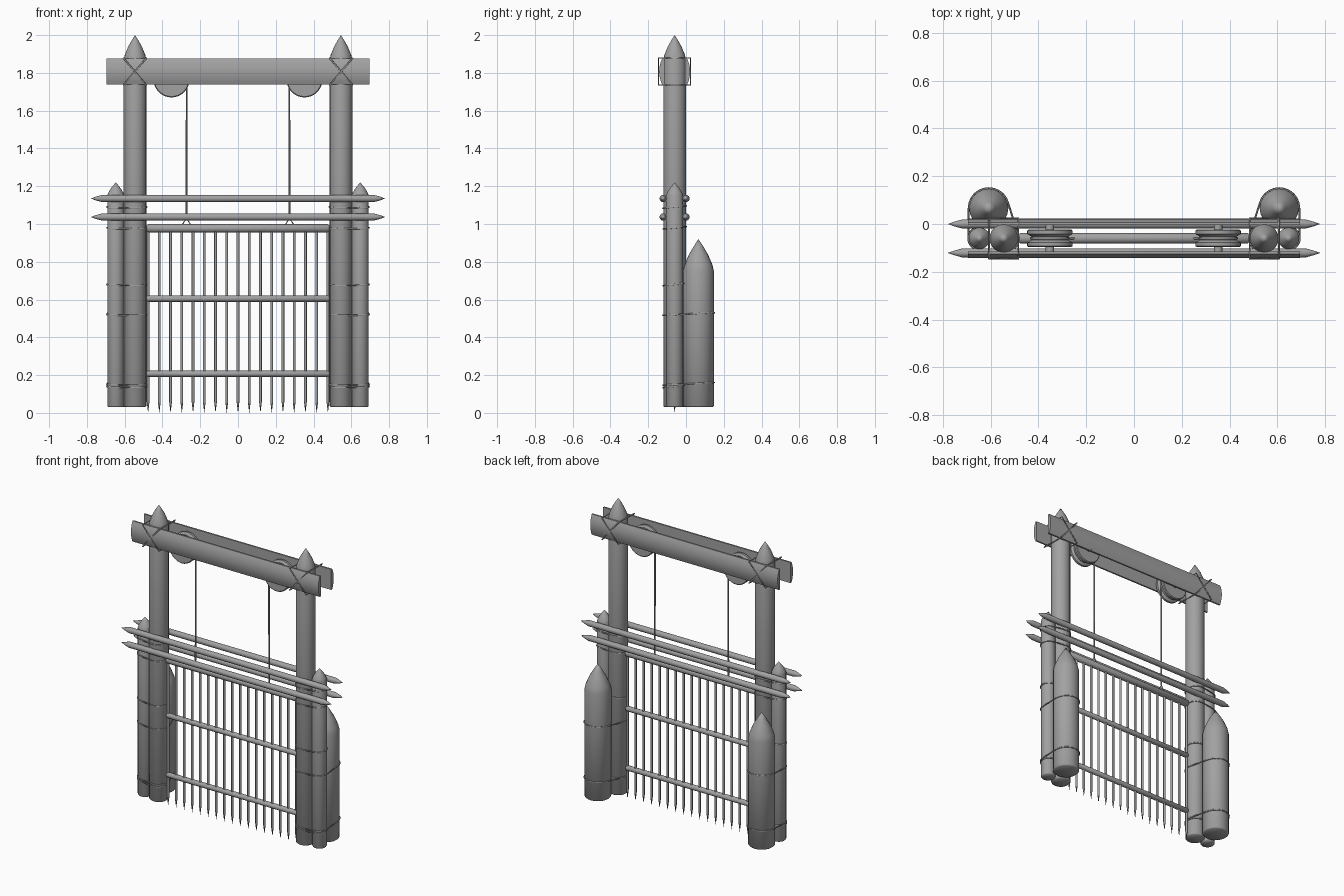
import bpy, bmesh, math
from math import cos, sin, tau
from mathutils import Vector, Matrix
from mathutils.geometry import convex_hull_2d

cube = bpy.data.objects.get("Cube")
if cube:
    bpy.data.objects.remove(cube)

grey = bpy.data.materials.new("plain_grey")
grey.use_nodes = True
colour = (0.36, 0.36, 0.36, 1)
grey.diffuse_color = colour
grey.node_tree.nodes["Principled BSDF"].inputs["Base Color"].default_value = colour


def add_object(name, bm, angle=60):
    bmesh.ops.recalc_face_normals(bm, faces=bm.faces)
    mesh = bpy.data.meshes.new(name)
    bm.to_mesh(mesh)
    bm.free()
    mesh.materials.append(grey)
    ob = bpy.data.objects.new(name, mesh)
    bpy.context.collection.objects.link(ob)
    bpy.ops.object.select_all(action='DESELECT')
    ob.select_set(True)
    bpy.context.view_layer.objects.active = ob
    bpy.ops.object.shade_smooth_by_angle(angle=math.radians(angle))
    return ob


def lathe(name, profile, place, sides=20, axis='Z', angle=60):
    """Turn (radius, height) pairs about an axis and cap the ends."""
    bm = bmesh.new()
    rings = []
    for r, h in profile:
        if r == 0:
            rings.append([bm.verts.new((0, 0, h))])
        else:
            rings.append([bm.verts.new((r * cos(tau * i / sides), r * sin(tau * i / sides), h))
                          for i in range(sides)])
    for a, b in zip(rings, rings[1:]):
        for i in range(sides):
            j = (i + 1) % sides
            face = [a[i % len(a)], a[j % len(a)], b[j % len(b)], b[i % len(b)]]
            bm.faces.new(list(dict.fromkeys(face)))
    for end in (rings[0], rings[-1]):
        if len(end) > 1:
            bm.faces.new(end)
    turn = {'Z': Matrix(), 'X': Matrix.Rotation(tau / 4, 4, 'Y'),
            'Y': Matrix.Rotation(-tau / 4, 4, 'X')}[axis]
    bm.transform(Matrix.Translation(place) @ turn)
    return add_object(name, bm, angle)


def rope(name, points, radius=0.004, closed=False):
    """Sweep a thin round cord along points."""
    curve = bpy.data.curves.new(name + "_path", 'CURVE')
    curve.dimensions = '3D'
    curve.bevel_depth = radius
    curve.bevel_resolution = 1
    curve.use_fill_caps = True
    spline = curve.splines.new('POLY')
    spline.points.add(len(points) - 1)
    for p, co in zip(spline.points, points):
        p.co = (*co, 1)
    spline.use_cyclic_u = closed
    path = bpy.data.objects.new(name + "_path", curve)
    bm = bmesh.new()
    bpy.context.collection.objects.link(path)
    mesh = bpy.data.meshes.new_from_object(path.evaluated_get(bpy.context.evaluated_depsgraph_get()))
    bm.from_mesh(mesh)
    bpy.data.objects.remove(path)
    bpy.data.meshes.remove(mesh)
    return add_object(name, bm)


def wrap(name, posts, z, tilt=0.0):
    """Tie a cord tightly around a bundle of posts."""
    pts = [Vector((x + (r + 0.002) * cos(tau * i / 24), y + (r + 0.002) * sin(tau * i / 24)))
           for x, y, r in posts for i in range(24)]
    hull = [pts[i] for i in convex_hull_2d(pts)]
    rope(name, [(p.x, p.y, z + tilt * (p.y - MID)) for p in hull], closed=True)


def post(name, place, r, shoulder, top):
    """Log with a softened foot and a bullet-shaped point."""
    tip = top - shoulder
    lathe(name, [(r * 0.9, 0.03), (r, 0.037), (r, shoulder), (r * 0.9, shoulder + tip * 0.2),
                 (r * 0.62, shoulder + tip * 0.52), (r * 0.3, shoulder + tip * 0.78),
                 (0, top)], (*place, 0), angle=75)


MID = -0.06
BEAM_LOW, BEAM_HIGH, BEAM_END = 1.738, 1.876, 0.695

for side, s in (("left", 1), ("right", -1)):
    # posts
    main = (s * 0.545, MID, 0.06)
    outer = (s * 0.647, MID, 0.045)
    back = (s * 0.608, 0.066, 0.082)
    post(side + "_main_post", main[:2], main[2], 1.87, 2.0)
    post(side + "_outer_post", outer[:2], outer[2], 1.15, 1.22)
    post(side + "_back_post", back[:2], back[2], 0.75, 0.92)

    # cords around the bundles
    for i, z in enumerate((0.15, 0.52)):
        wrap(f"{side}_bundle_cord_{i}", (main, outer, back), z, 0.05)
    for i, z in enumerate((0.14, 0.68, 0.98, 1.09)):
        wrap(f"{side}_post_cord_{i}", (main, outer), z, 0.1)

    # crossed lashing over the beams
    xa, xb = s * 0.485, s * 0.607
    lo, hi = BEAM_LOW - 0.003, BEAM_HIGH + 0.003
    front, rear = MID - 0.085, MID + 0.085
    for i, (p, q) in enumerate(((xa, xb), (xb, xa))):
        rope(f"{side}_lashing_{i}", [(p, front, lo), (q, front, hi), (q, rear, hi),
                                     (p, rear, lo)], closed=True)

    # pulley with a grooved rim
    px, pz = s * 0.352, 1.765
    lathe(side + "_pulley", [(0.09, -0.036), (0.095, -0.032), (0.095, -0.018), (0.078, -0.008),
                             (0.078, 0.008), (0.095, 0.018), (0.095, 0.032), (0.09, 0.036)],
          (px, MID, pz), 32, 'Y', 30)
    lathe(side + "_pulley_axle", [(0.018, -0.07), (0.018, 0.07)], (px, MID, pz), 12, 'Y')

    # hoisting rope over the pulley, and its split end
    rx, fork = s * 0.273, 1.03
    arc = [(px - s * 0.08 * cos(a * tau / 32), MID, pz + 0.08 * sin(a * tau / 32))
           for a in range(0, 25)]
    rope(side + "_hoist_rope", [(rx, MID, fork)] + arc, 0.005)
    rope(side + "_rope_fork", [(rx - 0.03, MID, 0.985), (rx, MID, fork), (rx + 0.03, MID, 0.985)])

# paired split-log beams, rounded on the outer face
for name, d in (("front_beam", -1), ("back_beam", 1)):
    mid_z, half = (BEAM_LOW + BEAM_HIGH) / 2, (BEAM_HIGH - BEAM_LOW) / 2
    section = [(MID + d * 0.055, mid_z - half), (MID + d * 0.055, mid_z + half)]
    for i in range(9):
        t = 1 - i / 4
        section.append((MID + d * (0.066 + 0.016 * (1 - t * t)), mid_z + half * t))
    bm = bmesh.new()
    face = bm.faces.new([bm.verts.new((-BEAM_END, y, z)) for y, z in section])
    grown = bmesh.ops.extrude_face_region(bm, geom=[face], use_keep_orig=True)
    moved = [v for v in grown["geom"] if isinstance(v, bmesh.types.BMVert)]
    bmesh.ops.translate(bm, verts=moved, vec=(BEAM_END * 2, 0, 0))
    add_object(name, bm, 40)

# pointed rails before and behind the posts
for row, y in (("front", MID - 0.061), ("back", MID + 0.06)):
    for level, z in (("lower", 1.037), ("upper", 1.135)):
        lathe(f"{row}_{level}_rail", [(0, -0.78), (0.01, -0.752), (0.019, -0.72), (0.019, 0.72),
                                      (0.01, 0.752), (0, 0.78)], (0, y, z), 14, 'X', 75)

# gate: cross bars and spiked uprights
for level, z, r in (("bottom", 0.207, 0.017), ("middle", 0.605, 0.017), ("top", 0.977, 0.022)):
    lathe(f"gate_{level}_bar", [(r * 0.7, -0.484), (r, -0.477), (r, 0.477), (r * 0.7, 0.484)],
          (0, MID, z), 14, 'X')
for i in range(17):
    lathe(f"gate_spike_{i + 1}", [(0, 0), (0.0075, 0.06), (0.0075, 0.975)],
          ((i - 8) * 0.0595, MID, 0), 10)
